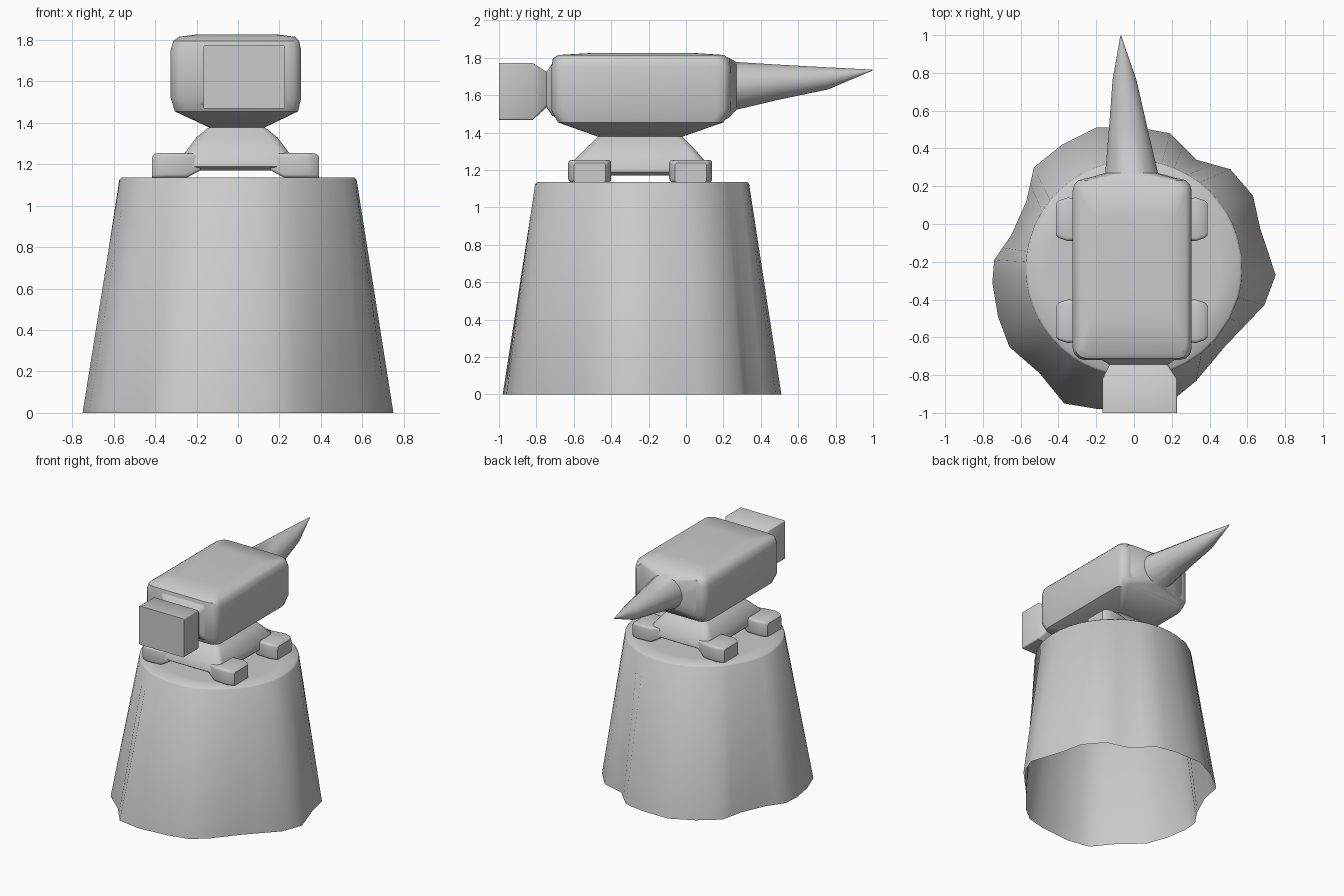
import bpy, bmesh
from math import pi, cos, sin, atan2, radians

if "Cube" in bpy.data.objects:
    bpy.data.objects.remove(bpy.data.objects["Cube"])


def finish(name, bm, angle):
    bmesh.ops.recalc_face_normals(bm, faces=bm.faces)
    me = bpy.data.meshes.new(name)
    bm.to_mesh(me)
    bm.free()
    ob = bpy.data.objects.new(name, me)
    bpy.context.collection.objects.link(ob)
    bpy.ops.object.select_all(action='DESELECT')
    ob.select_set(True)
    bpy.context.view_layer.objects.active = ob
    bpy.ops.object.shade_smooth_by_angle(angle=radians(angle))
    return ob


def bridge(bm, a, b):
    n = len(a)
    for i in range(n):
        bm.faces.new((a[i], a[(i + 1) % n], b[(i + 1) % n], b[i]))


def rounded_rect(u0, u1, v0, v1, r, seg=4):
    # r is a fraction of each half-size, so r = 1 gives an ellipse
    cu, cv, hu, hv = (u0 + u1) / 2, (v0 + v1) / 2, (u1 - u0) / 2, (v1 - v0) / 2
    ru, rv = (hu, hv) if r >= 1 else (r * min(hu, hv),) * 2
    pts = []
    for q in range(4):
        su, sv = (1, -1, -1, 1)[q], (1, 1, -1, -1)[q]
        for k in range(seg):
            a = q * pi / 2 + (k + 0.5 if r >= 1 else k * seg / (seg - 1)) / seg * pi / 2
            pts.append((cu + su * (hu - ru) + ru * cos(a), cv + sv * (hv - rv) + rv * sin(a)))
    return pts


def loft(name, axis, sections, angle=40):
    # each section: position along axis, u0, u1, v0, v1, roundness
    bm = bmesh.new()
    rings = []
    for p, *rect in sections:
        ring = []
        for u, v in rounded_rect(*rect):
            co = {'x': (p, u, v), 'y': (u, p, v), 'z': (u, v, p)}[axis]
            ring.append(bm.verts.new(co))
        rings.append(ring)
    for a, b in zip(rings, rings[1:]):
        bridge(bm, a, b)
    bm.faces.new(rings[0])
    bm.faces.new(rings[-1])
    return finish(name, bm, angle)


# Stump: irregular open bottom rising to a round top
outline = [(.75, -.27), (.67, -.03), (.63, .15), (.51, .29), (.33, .34), (.19, .48),
           (.03, .51), (-.20, .51), (-.38, .42), (-.53, .30), (-.57, .12), (-.65, -.06),
           (-.74, -.19), (-.75, -.31), (-.72, -.49), (-.66, -.65), (-.50, -.79),
           (-.37, -.95), (-.19, -.98), (.05, -.96), (.22, -.92), (.33, -.83),
           (.48, -.65), (.69, -.43)]
CY = -.235
bottom = []
for i, (x, y) in enumerate(outline):
    nx, ny = outline[(i + 1) % len(outline)]
    bottom += [(x, y), ((x + nx) / 2, (y + ny) / 2)]
bm = bmesh.new()
rings = [[bm.verts.new((x, y, 0)) for x, y in bottom]]
for r, z in ((.573, 1.125), (.562, 1.136), (.45, 1.137)):
    ring = []
    for x, y in bottom:
        a = atan2(y - CY, x)
        ring.append(bm.verts.new((r * cos(a), CY + r * sin(a), z)))
    rings.append(ring)
for a, b in zip(rings, rings[1:]):
    bridge(bm, a, b)
bm.faces.new(rings[-1])
finish("stump", bm, 60)

# Anvil body with waist and flared base
loft("anvil_body", 'z', [
    (1.826, -.20, .19, -.50, .04, .2),
    (1.815, -.285, .275, -.685, .205, .2),
    (1.795, -.312, .295, -.712, .225, .2),
    (1.75, -.325, .305, -.72, .24, .2),
    (1.52, -.325, .305, -.72, .24, .2),
    (1.455, -.305, .29, -.685, .20, .2),
    (1.378, -.14, .13, -.47, -.02, .2)])
loft("anvil_base", 'z', [
    (1.40, -.14, .13, -.47, -.02, .2),
    (1.378, -.14, .13, -.47, -.02, .2),
    (1.33, -.20, .19, -.52, .03, .2),
    (1.25, -.26, .25, -.60, .10, .2),
    (1.19, -.26, .25, -.61, .11, .2),
    (1.17, -.24, .23, -.58, .08, .2)])

# Horn growing out of the back end of the body
loft("horn", 'y', [
    (.19, -.315, .295, 1.46, 1.805, .3),
    (.23, -.29, .27, 1.48, 1.80, .4),
    (.27, -.155, .13, 1.52, 1.78, 1),
    (.50, -.135, .075, 1.575, 1.765, 1),
    (.76, -.115, .015, 1.63, 1.75, 1),
    (.998, -.072, -.068, 1.732, 1.737, 1)])

# Square heel block with a narrowed neck
loft("heel", 'y', [
    (-1.0, -.167, .227, 1.468, 1.773, .06),
    (-.82, -.167, .227, 1.468, 1.773, .06),
    (-.745, -.13, .18, 1.535, 1.725, .2),
    (-.715, -.18, .22, 1.49, 1.77, .2),
    (-.69, -.22, .24, 1.48, 1.79, .2)])

# Four feet, mirrored across both centre lines of the anvil
for side, s in (("left", -1), ("right", 1)):
    for end, e in (("front", -1), ("back", 1)):
        def y(d0, d1):
            return sorted((-.245 + e * d0, -.245 + e * d1))
        loft(f"foot_{end}_{side}", 'x', [
            (-.012 + s * .17, *y(.20, .35), 1.17, 1.25, .3),
            (-.012 + s * .235, *y(.16, .375), 1.135, 1.253, .3),
            (-.012 + s * .34, *y(.155, .385), 1.135, 1.255, .3),
            (-.012 + s * .385, *y(.17, .37), 1.133, 1.252, .3),
            (-.012 + s * .402, *y(.185, .355), 1.133, 1.238, .3)])
